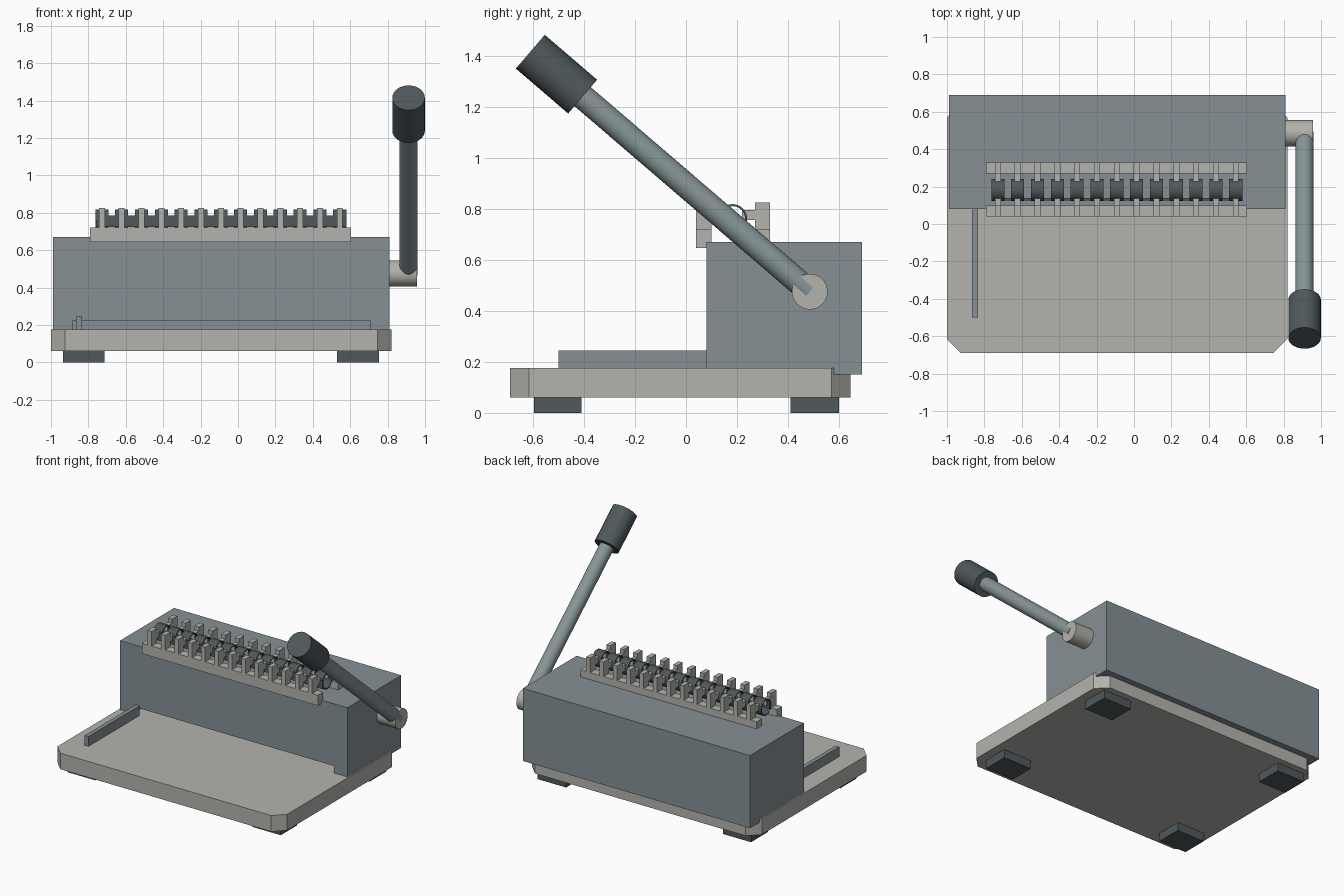
import bpy, bmesh, math
from mathutils import Vector

cube = bpy.data.objects.get("Cube")
if cube:
    bpy.data.objects.remove(cube, do_unlink=True)


def material(name, rgb):
    m = bpy.data.materials.new(name)
    m.use_nodes = True
    m.diffuse_color = (*rgb, 1)
    m.node_tree.nodes["Principled BSDF"].inputs["Base Color"].default_value = (*rgb, 1)
    return m


BEIGE = material("warm grey", (0.45, 0.45, 0.42))
BLUE = material("blue grey", (0.24, 0.28, 0.30))
STEEL = material("steel grey", (0.24, 0.30, 0.31))
DARK = material("dark grey", (0.078, 0.098, 0.107))


def add_box(bm, x, y, z):
    """Box from three (low, high) ranges."""
    verts = bmesh.ops.create_cube(bm, size=1)["verts"]
    for v in verts:
        v.co = [r[0] if c < 0 else r[1] for c, r in zip(v.co, (x, y, z))]
    return verts


def finish(name, bm, mat):
    bmesh.ops.recalc_face_normals(bm, faces=bm.faces)
    mesh = bpy.data.meshes.new(name)
    bm.to_mesh(mesh)
    bm.free()
    mesh.materials.append(mat)
    obj = bpy.data.objects.new(name, mesh)
    bpy.context.collection.objects.link(obj)
    return obj


def box(name, x, y, z, mat):
    bm = bmesh.new()
    add_box(bm, x, y, z)
    return finish(name, bm, mat)


def activate(obj):
    bpy.ops.object.select_all(action="DESELECT")
    obj.select_set(True)
    bpy.context.view_layer.objects.active = obj


def cylinder(name, start, end, radius, mat):
    start, end = Vector(start), Vector(end)
    axis = end - start
    bm = bmesh.new()
    bmesh.ops.create_cone(bm, cap_ends=True, segments=32, radius1=radius,
                          radius2=radius, depth=axis.length)
    bmesh.ops.rotate(bm, verts=bm.verts, matrix=axis.to_track_quat("Z", "Y").to_matrix())
    bmesh.ops.translate(bm, verts=bm.verts, vec=(start + end) / 2)
    obj = finish(name, bm, mat)
    activate(obj)
    bpy.ops.object.shade_smooth_by_angle()
    return obj


# Base plate with cut corners
bm = bmesh.new()
add_box(bm, (-1, 0.82), (-0.69, 0.645), (0.06, 0.175))
upright = [e for e in bm.edges if abs(e.verts[0].co.z - e.verts[1].co.z) > 0.05]
bmesh.ops.bevel(bm, geom=upright, offset=0.075, segments=1, affect="EDGES")
finish("base_plate", bm, BEIGE)

# Feet
for side, x in (("right", (-0.935, -0.715)), ("left", (0.53, 0.755))):
    for end, y in (("front", (-0.595, -0.41)), ("back", (0.41, 0.6))):
        box(f"{end}_{side}_foot", x, y, (0, 0.06), DARK)

# Body with a paper slot along the bottom of its front
body = box("body", (-0.99, 0.81), (0.08, 0.69), (0.15, 0.67), BLUE)
cutter = box("slot_cutter", (-0.885, 0.705), (0, 0.3), (0.1, 0.225), BLUE)
cutter.hide_render = True
cut = body.modifiers.new("slot", "BOOLEAN")
cut.operation = "DIFFERENCE"
cut.solver = "EXACT"
cut.object = cutter
activate(body)
bpy.ops.object.modifier_apply(modifier=cut.name)
bpy.data.objects.remove(cutter, do_unlink=True)

# Paper guide
box("paper_guide", (-0.865, -0.835), (-0.5, 0.08), (0.175, 0.245), BLUE)

# Pivot, lever and grip
PIVOT_Y, PIVOT_Z, LEVER_X = 0.485, 0.475, 0.912
cylinder("pivot", (0.8, PIVOT_Y, PIVOT_Z), (0.956, PIVOT_Y, PIVOT_Z), 0.07, BEIGE)
pivot = Vector((LEVER_X, PIVOT_Y, PIVOT_Z))
along = Vector((0, -1.095, 0.94)).normalized()
cylinder("lever", pivot, pivot + along * 1.25, 0.049, STEEL)
cylinder("grip", pivot + along * 1.173, pivot + along * 1.443, 0.087, DARK)

# Comb holders: a rail with hooked teeth in front of and behind the rings
COUNT, FIRST, STEP = 13, -0.728, 0.106
centres = [FIRST + i * STEP for i in range(COUNT)]
for name, rail_y, hook_y, low in (("front_comb_holder", (0.04, 0.1), (0.1, 0.15), 0.645),
                                  ("back_comb_holder", (0.27, 0.33), (0.22, 0.27), 0.66)):
    bm = bmesh.new()
    add_box(bm, (-0.79, 0.605), rail_y, (low, 0.72))
    for x in centres:
        width = (x - 0.016, x + 0.016)
        add_box(bm, width, rail_y, (0.72, 0.825))
        add_box(bm, width, hook_y, (0.755, 0.795))
    finish(name, bm, BEIGE)

# Binding comb: a spine and curled rings
box("comb_spine", (-0.76, 0.58), (0.126, 0.14), (0.725, 0.785), DARK)
bm = bmesh.new()
ARC = 20
for x in centres:
    previous = None
    for i in range(ARC + 1):
        a = math.radians(180 - 310 * i / ARC)
        y, z = 0.182 + 0.054 * math.cos(a), 0.76 + 0.054 * math.sin(a)
        pair = [bm.verts.new((x + s, y, z)) for s in (-0.035, 0.035)]
        if previous:
            bm.faces.new((previous[0], previous[1], pair[1], pair[0]))
        previous = pair
rings = finish("comb_rings", bm, DARK)
thick = rings.modifiers.new("thickness", "SOLIDIFY")
thick.thickness = 0.008
thick.offset = 0
activate(rings)
bpy.ops.object.modifier_apply(modifier=thick.name)
bpy.ops.object.shade_smooth_by_angle()
